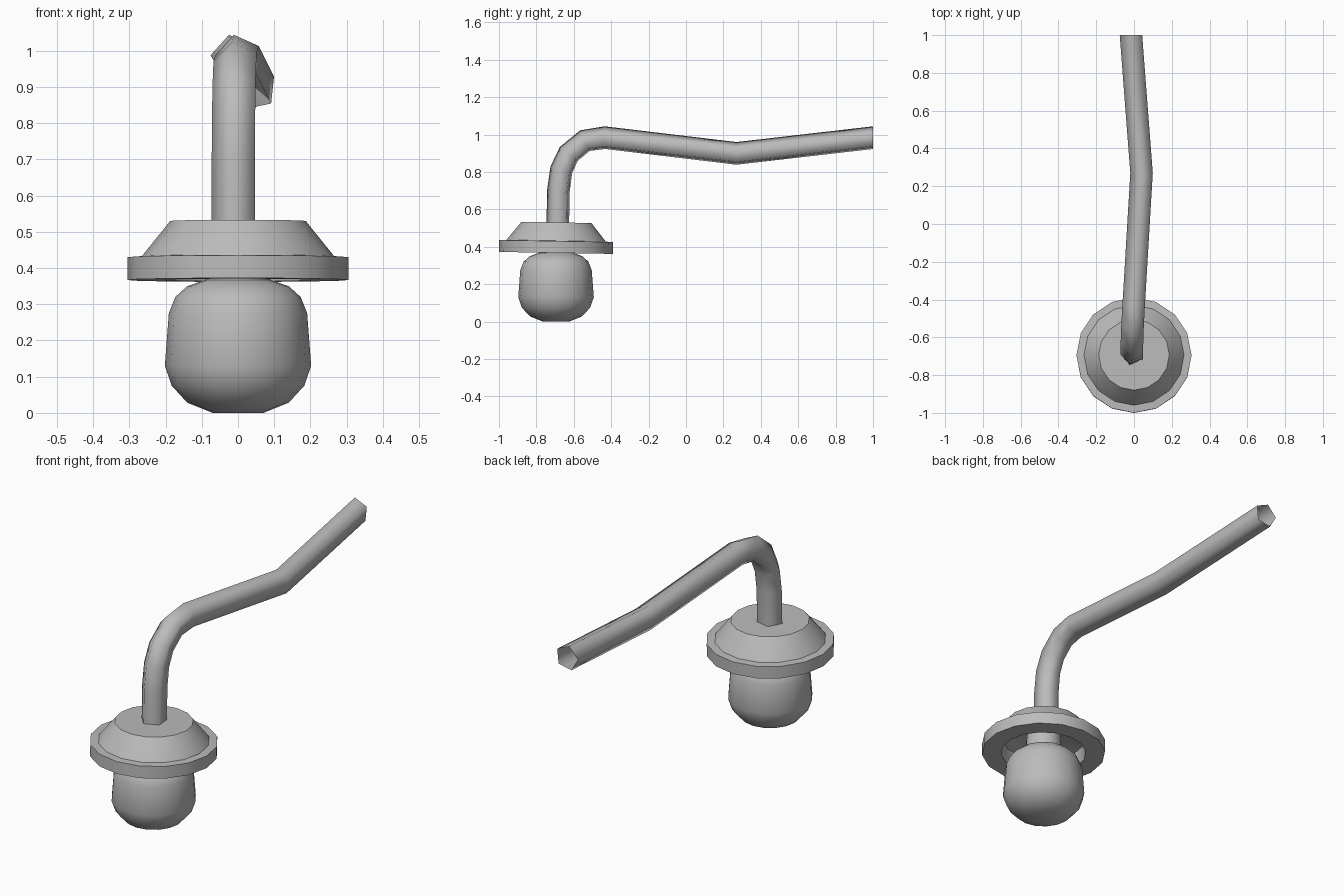
import bpy, bmesh, math
from mathutils import Vector

cube = bpy.data.objects.get("Cube")
if cube:
    bpy.data.objects.remove(cube)

grey = bpy.data.materials.new("light_grey")
grey.use_nodes = True
grey.diffuse_color = (0.5, 0.5, 0.5, 1)
grey.node_tree.nodes["Principled BSDF"].inputs["Base Color"].default_value = (0.5, 0.5, 0.5, 1)

LAMP_Y = -0.695


def loft(name, rings, smooth_angle, cap_start=False, cap_end=False):
    """Skin a list of equal-length point rings into a tube."""
    bm = bmesh.new()
    loops = [[bm.verts.new(p) for p in ring] for ring in rings]
    n = len(rings[0])
    for a, b in zip(loops, loops[1:]):
        for i in range(n):
            j = (i + 1) % n
            bm.faces.new((a[i], a[j], b[j], b[i]))
    if cap_start:
        bm.faces.new(loops[0][::-1])
    if cap_end:
        bm.faces.new(loops[-1])
    bmesh.ops.recalc_face_normals(bm, faces=bm.faces)
    mesh = bpy.data.meshes.new(name)
    bm.to_mesh(mesh)
    bm.free()
    mesh.materials.append(grey)
    obj = bpy.data.objects.new(name, mesh)
    bpy.context.collection.objects.link(obj)
    bpy.ops.object.select_all(action='DESELECT')
    obj.select_set(True)
    bpy.context.view_layer.objects.active = obj
    bpy.ops.object.shade_smooth_by_angle(angle=math.radians(smooth_angle))
    return obj


def lathe(name, profile, sides, smooth_angle, **caps):
    """Turn a (radius, height) profile about the lamp axis."""
    rings = [[(r * math.sin(math.tau * i / sides), -r * math.cos(math.tau * i / sides), z)
              for i in range(sides)] for r, z in profile]
    obj = loft(name, rings, smooth_angle, **caps)
    obj.location.y = LAMP_Y
    return obj


# Curved arm: five-sided open pipe with its ridge along the outside of the bend
path = [Vector(p) for p in (
    (-0.009, -0.684, 0.50), (-0.009, -0.68, 0.70), (-0.008, -0.665, 0.81),
    (-0.007, -0.625, 0.895), (-0.004, -0.54, 0.965), (0.002, -0.435, 0.981),
    (0.044, 0.27, 0.897), (-0.012, 1.0, 0.981))]
rings = []
for k, p in enumerate(path):
    before = (p - path[k - 1]).normalized() if k else Vector((0, 0, 1))
    after = (path[k + 1] - p).normalized() if k < len(path) - 1 else Vector((0, 1, 0))
    tangent = (before + after).normalized() if 0 < k < len(path) - 1 else (after if k == 0 else Vector((0, 1, 0)))
    if k == 0:
        tangent = Vector((0, 0, 1))
    side = Vector((1, 0, 0))
    side = (side - tangent * side.dot(tangent)).normalized()
    up = side.cross(tangent)
    angles = [math.radians(102 + 72 * i) for i in range(5)]
    rings.append([p + 0.064 * (side * math.cos(a) + up * math.sin(a)) for a in angles])
loft("curved_arm", rings, 80)

# Shade: sloped top, stepped rim and a hollow underside, leaning slightly back
shade = lathe("lamp_shade", [
    (0.187, 0.53), (0.262, 0.437), (0.265, 0.432), (0.305, 0.43), (0.305, 0.367),
    (0.21, 0.367), (0.20, 0.44), (0.09, 0.47)], 16, 40, cap_start=True, cap_end=True)
tilt = math.radians(-1)
shade.rotation_euler.x = tilt
shade.location.y += 0.4 * math.sin(tilt)
shade.location.z = 0.0

# Bulb with a narrow neck rising into the shade
lathe("bulb", [
    (0.07, 0.0), (0.14, 0.028), (0.183, 0.075), (0.202, 0.13), (0.191, 0.275),
    (0.173, 0.32), (0.14, 0.35), (0.09, 0.367), (0.085, 0.47)],
    16, 50, cap_start=True, cap_end=True)
